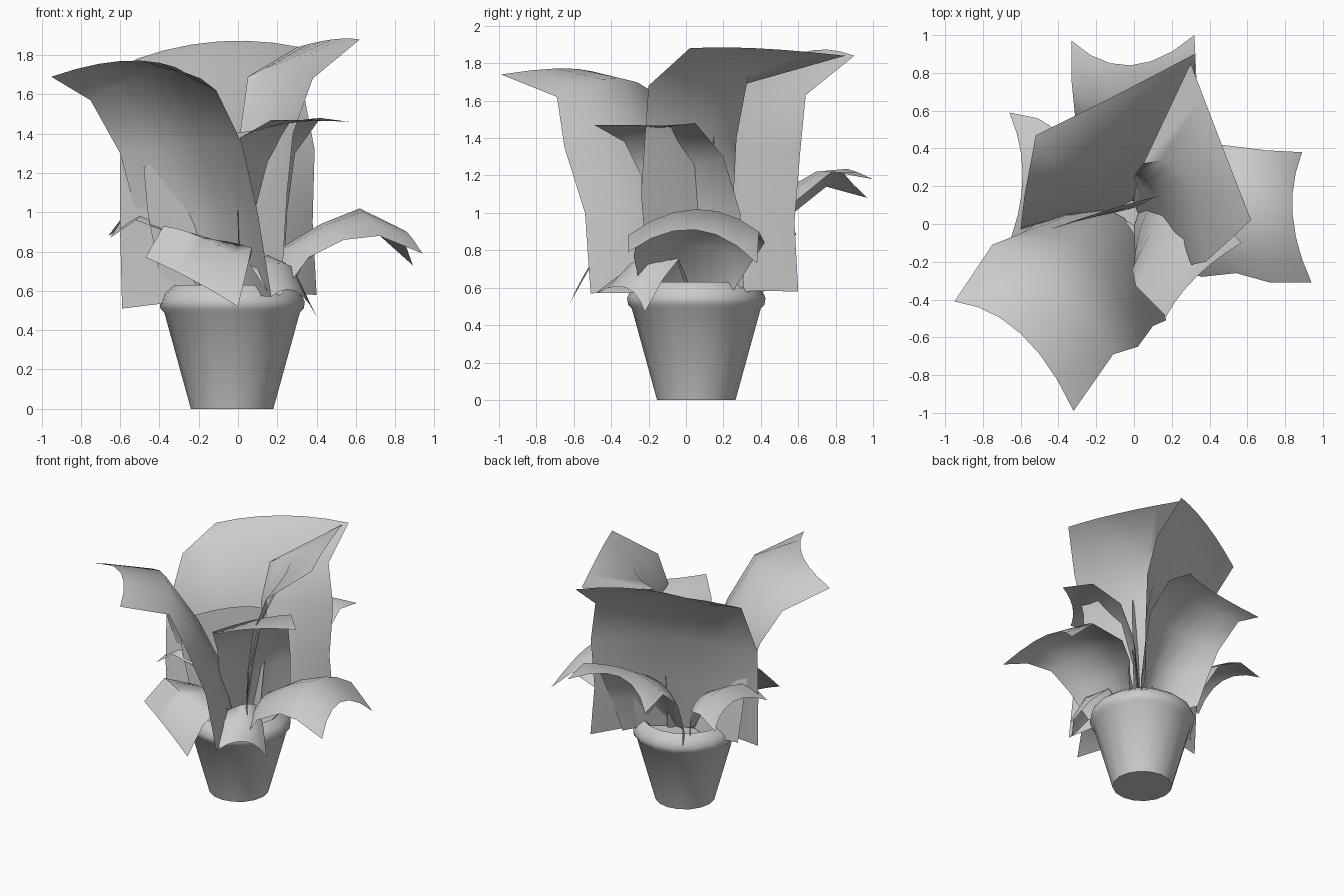
import bpy, bmesh, math
from mathutils import Vector

POT = (-0.03, 0.055)


def finish(name, bm, angle):
    me = bpy.data.meshes.new(name)
    bm.to_mesh(me)
    bm.free()
    ob = bpy.data.objects.new(name, me)
    bpy.context.collection.objects.link(ob)
    bpy.ops.object.select_all(action='DESELECT')
    ob.select_set(True)
    bpy.context.view_layer.objects.active = ob
    bpy.ops.object.shade_smooth_by_angle(angle=math.radians(angle))
    return ob


def lathe(name, profile, sides):
    bm = bmesh.new()
    rings = []
    for r, z in profile:
        rings.append([bm.verts.new((POT[0] + r * math.cos(2 * math.pi * i / sides),
                                    POT[1] + r * math.sin(2 * math.pi * i / sides), z))
                      for i in range(sides)])
    for a, b in zip(rings, rings[1:]):
        for i in range(sides):
            j = (i + 1) % sides
            bm.faces.new((a[i], a[j], b[j], b[i]))
    bm.faces.new(rings[0][::-1])
    bm.faces.new(rings[-1])
    return finish(name, bm, 50)


def leaf(name, left, mid, right, cols=6):
    """Sheet lofted over two edge rails and a spine rail, tip to base."""
    bm = bmesh.new()
    rows = []
    for l, m, r in zip(left, mid, right):
        l, m, r = Vector(l), Vector(m), Vector(r)
        row = []
        for c in range(cols + 1):
            t = c / cols
            p = l * (2 * (t - .5) * (t - 1)) + m * (4 * t * (1 - t)) + r * (2 * t * (t - .5))
            row.append(bm.verts.new(p))
        rows.append(row)
    for a, b in zip(rows, rows[1:]):
        for c in range(cols):
            bm.faces.new((a[c], a[c + 1], b[c + 1], b[c]))
    return finish(name, bm, 60)


# pot with rounded rim and soil inside
lathe("pot", [(.21, 0), (.345, .49), (.365, .51), (.37, .545), (.35, .59),
              (.30, .63), (.275, .61), (.265, .55)], 16)

# three tall leaves
leaf("tall_leaf_front_left",
     [(-.95, -.41, 1.69), (-.75, -.11, 1.57), (-.6, -.05, 1.3), (-.52, 0, 1.0), (-.48, .05, .54)],
     [(-.60, -.58, 1.77), (-.38, -.35, 1.72), (-.22, -.17, 1.35), (-.12, -.04, 1.0), (-.05, .03, .57)],
     [(-.32, -.99, 1.74), (-.11, -.69, 1.62), (.02, -.65, 1.35), (.1, -.54, 1.0), (.17, -.51, .57)])
leaf("tall_leaf_right",
     [(.62, .02, 1.88), (.38, -.2, 1.68), (.28, -.22, 1.4), (.25, -.24, 1.1), (.22, -.2, .6)],
     [(.48, .38, 1.88), (.28, .24, 1.77), (.15, .1, 1.38), (.08, .07, 1.0), (.02, .06, .57)],
     [(.30, .85, 1.84), (.05, .32, 1.69), (.01, .27, 1.4), (.0, .25, 1.0), (.02, .2, .58)])
leaf("tall_leaf_back",
     [(-.52, .47, 1.78), (-.58, .15, 1.65), (-.6, -.02, 1.25), (-.6, -.03, .9), (-.59, -.04, .51)],
     [(-.10, .68, 1.87), (-.08, .48, 1.74), (-.06, .3, 1.33), (-.04, .2, .95), (-.02, .12, .57)],
     [(.32, .9, 1.84), (.33, .64, 1.63), (.39, .61, 1.32), (.38, .58, .95), (.40, .6, .58)])

# two mid-height leaves
leaf("middle_leaf_right",
     [(.57, -.1, 1.46), (.42, .05, 1.48), (.29, .2, 1.3), (.25, .29, 1.0), (.23, .31, .6)],
     [(.33, -.28, 1.47), (.22, -.12, 1.45), (.13, .02, 1.25), (.07, .07, .95), (.03, .08, .57)],
     [(.17, -.49, 1.47), (.01, -.33, 1.38), (-.01, -.24, 1.2), (0, -.22, .95), (0, -.2, .6)])
leaf("middle_leaf_left",
     [(-.48, -.04, 1.23), (-.46, -.03, 1.0), (-.38, .0, .58)],
     [(-.12, .08, 1.38), (-.1, .07, 1.0), (-.06, .07, .57)],
     [(.14, .15, 1.41), (.13, .14, 1.0), (.1, .12, .57)])

# low drooping leaves round the rim
leaf("low_leaf_right",
     [(.94, -.31, .79), (.72, -.31, .88), (.54, -.26, .86), (.36, -.28, .77), (.22, -.24, .58)],
     [(.84, .05, .91), (.62, .05, 1.02), (.42, .05, .94), (.22, .05, .82), (.06, .05, .57)],
     [(.89, .38, .73), (.70, .39, .90), (.46, .42, .84), (.34, .36, .75), (.25, .25, .58)])
leaf("low_leaf_back",
     [(-.33, .97, 1.08), (-.33, .75, 1.14), (-.31, .55, .98), (-.29, .46, .8), (-.25, .4, .58)],
     [(-.02, .84, 1.23), (-.01, .68, 1.21), (0, .45, 1.08), (0, .28, .85), (0, .12, .57)],
     [(.32, 1.0, 1.18), (.33, .78, 1.22), (.33, .57, 1.05), (.3, .48, .82), (.25, .42, .58)])
leaf("low_leaf_left",
     [(-.66, .59, .88), (-.51, .56, .96), (-.38, .48, .92), (-.25, .3, .6)],
     [(-.59, .27, .97), (-.46, .25, 1.02), (-.3, .2, .93), (-.12, .1, .58)],
     [(-.65, -.07, .87), (-.52, -.06, .96), (-.36, -.02, .9), (-.2, 0, .6)])
leaf("low_leaf_front",
     [(-.47, -.48, .77), (-.38, -.36, .93), (-.3, -.2, .85), (-.18, -.02, .6)],
     [(-.24, -.55, .66), (-.18, -.42, .87), (-.12, -.22, .86), (-.06, .02, .58)],
     [(0, -.62, .52), (.05, -.5, .73), (.07, -.3, .82), (.05, -.05, .6)])
leaf("low_leaf_front_right",
     [(.40, -.22, .47), (.30, -.12, .65), (.2, -.04, .75), (.1, .03, .58)],
     [(.29, -.32, .6), (.24, -.24, .74), (.15, -.13, .78), (.06, 0, .58)],
     [(.17, -.48, .57), (.08, -.32, .7), (.06, -.2, .74), (.02, -.03, .58)])
